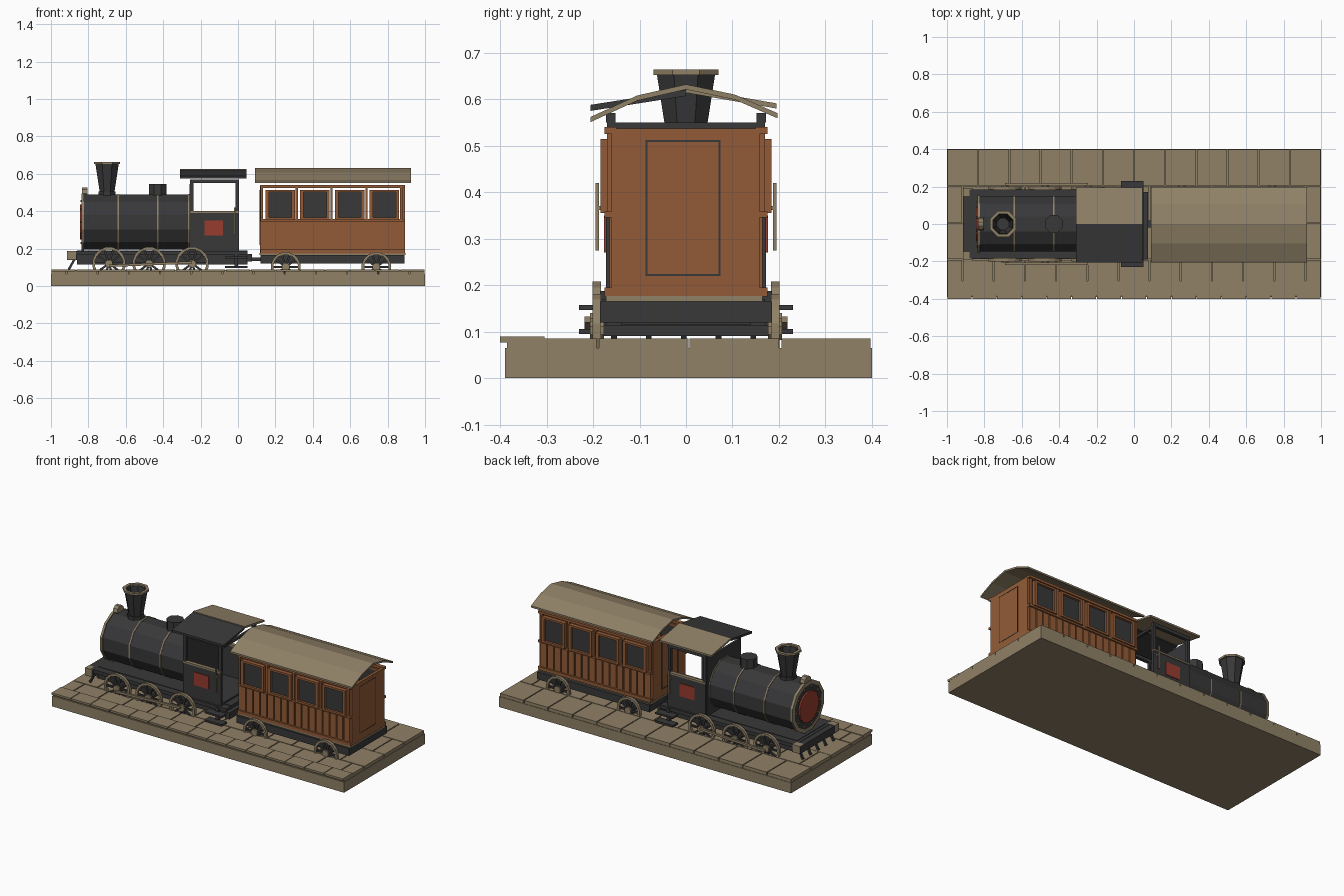
import bpy, bmesh, math
from mathutils import Matrix, Vector

if "Cube" in bpy.data.objects:
    bpy.data.objects.remove(bpy.data.objects["Cube"])


def material(name, r, g, b):
    m = bpy.data.materials.new(name)
    m.use_nodes = True
    m.diffuse_color = (r, g, b, 1)
    m.node_tree.nodes["Principled BSDF"].inputs["Base Color"].default_value = (r, g, b, 1)
    return m


TAN = material("weathered tan", 0.28, 0.22, 0.135)
DARK = material("dark iron", 0.04, 0.04, 0.042)
WOOD = material("orange wood", 0.29, 0.105, 0.038)
RED = material("dull red", 0.31, 0.045, 0.028)


def finish(name, bm, mat):
    bmesh.ops.recalc_face_normals(bm, faces=bm.faces)
    me = bpy.data.meshes.new(name)
    bm.to_mesh(me)
    bm.free()
    me.materials.append(mat)
    ob = bpy.data.objects.new(name, me)
    bpy.context.collection.objects.link(ob)
    return ob


def add_box(bm, x, y, z):
    size = Matrix.Diagonal((x[1] - x[0], y[1] - y[0], z[1] - z[0], 1))
    mid = Matrix.Translation((sum(x) / 2, sum(y) / 2, sum(z) / 2))
    bmesh.ops.create_cube(bm, size=1, matrix=mid @ size)


def box(name, x, y, z, mat):
    bm = bmesh.new()
    add_box(bm, x, y, z)
    return finish(name, bm, mat)


def side_box(name, x, y, z, mat):
    """A box on each side of the train, mirrored in y."""
    bm = bmesh.new()
    add_box(bm, x, y, z)
    add_box(bm, x, (-y[1], -y[0]), z)
    return finish(name, bm, mat)


def lathe(name, profile, centre, axis, mat, sides=12, closed=False):
    """Revolve (radius, offset) points about an axis through centre."""
    bm = bmesh.new()
    turn = Vector((0, 0, 1)).rotation_difference(Vector(axis)).to_matrix()
    rings = []
    for r, h in profile:
        ring = []
        for i in range(sides):
            a = 2 * math.pi * (i + 0.5) / sides
            p = turn @ Vector((r * math.cos(a), r * math.sin(a), h))
            ring.append(bm.verts.new(p + Vector(centre)))
        rings.append(ring)
    pairs = list(zip(rings, rings[1:]))
    if closed:
        pairs.append((rings[-1], rings[0]))
    for a, b in pairs:
        for i in range(sides):
            j = (i + 1) % sides
            bm.faces.new((a[i], a[j], b[j], b[i]))
    if not closed:
        bm.faces.new(rings[0])
        bm.faces.new(rings[-1])
    return finish(name, bm, mat)


def ring(name, inner, outer, lo, hi, centre, axis, mat, sides=12):
    return lathe(name, [(inner, lo), (outer, lo), (outer, hi), (inner, hi)],
                 centre, axis, mat, sides, True)


def bar(name, a, b, w, mat):
    a, b = Vector(a), Vector(b)
    turn = Vector((0, 0, 1)).rotation_difference(b - a).to_matrix().to_4x4()
    bm = bmesh.new()
    bmesh.ops.create_cube(bm, size=1, matrix=Matrix.Translation((a + b) / 2) @ turn
                          @ Matrix.Diagonal((w, w, (b - a).length, 1)))
    return finish(name, bm, mat)


def roof(name, line, x, thick, mat):
    """Extrude a thick (y, z) line along x."""
    bm = bmesh.new()
    outline = line + [(y, z - thick) for y, z in reversed(line)]
    face = bm.faces.new([bm.verts.new((x[0], y, z)) for y, z in outline])
    out = bmesh.ops.extrude_face_region(bm, geom=[face])["geom"]
    bmesh.ops.translate(bm, vec=(x[1] - x[0], 0, 0),
                        verts=[v for v in out if isinstance(v, bmesh.types.BMVert)])
    return finish(name, bm, mat)


# Plinth with paving slabs and a narrow front kerb
box("plinth", (-1, 1), (-.39, .4), (0, .065), TAN)
bm = bmesh.new()
for row, y0 in enumerate((-.385, -.187, .008, .205)):
    edges = [-1 + (i - 0.5 * (row in (0, 2))) / 6 for i in range(14)]
    for a, b in zip(edges, edges[1:]):
        a, b = max(a, -1), min(b, 1)
        if b - a > 0.02:
            add_box(bm, (a + .003, b - .003), (y0, y0 + .192), (.06, .085))
finish("paving", bm, TAN)
bm = bmesh.new()
for i in range(15):
    x = -1 + i * 2 / 15
    add_box(bm, (x + .002, x + .131), (-.4, -.305), (.077, .089))
finish("kerb", bm, TAN)

# Engine chassis
box("engine_frame", (-.86, .05), (-.14, .14), (.115, .19), DARK)
box("running_board", (-.88, .05), (-.185, .185), (.165, .187), DARK)
box("front_beam", (-.915, -.86), (-.19, .19), (.14, .185), DARK)
side_box("buffer", (-.915, -.865), (.15, .192), (.143, .187), TAN)
box("rear_beam", (.045, .075), (-.19, .17), (.13, .17), DARK)
box("coupling", (.06, .14), (-.02, .02), (.133, .152), DARK)
for i in range(5):
    y = -.155 + i * .075
    bar("cowcatcher_bar", (-.87, y, .15), (-.905, y, .088), .012, DARK)

# Boiler with bands, door and lamp
AX, CZ = (1, 0, 0), .342
lathe("boiler", [(.152, -.83), (.152, -.25)], (0, 0, CZ), AX, DARK)
for x in (-.64, -.43, -.262):
    ring("boiler_band", .14, .155, x - .004, x + .004, (0, 0, CZ), AX, TAN)
ring("boiler_rim", .135, .158, -.838, -.824, (0, 0, CZ), AX, TAN)
lathe("boiler_front", [(.14, -.836), (.14, -.82)], (0, 0, CZ), AX, DARK)
lathe("boiler_door", [(.095, -.846), (.095, -.83)], (0, 0, CZ), AX, RED, 16)
for i in range(10):
    a = math.tau * i / 10
    lathe("boiler_bolt", [(.007, -.842), (.007, -.83)],
          (0, .118 * math.cos(a), CZ + .118 * math.sin(a)), AX, TAN, 6)
lathe("headlamp", [(.034, -.835), (.034, -.805)], (0, 0, .495), AX, TAN, 10)

# Chimney and dome
UP, STACK = (0, 0, 1), (-.7, 0, 0)
lathe("chimney_base", [(.05, .475), (.05, .505)], STACK, UP, DARK, 8)
lathe("chimney", [(.042, .5), (.068, .655), (.055, .655), (.034, .52)], STACK, UP, DARK, 8)
ring("chimney_rim", .058, .076, .652, .664, STACK, UP, TAN, 8)
lathe("steam_dome", [(.051, .47), (.051, .545)], (-.43, 0, 0), UP, DARK, 8)

# Cab
box("cab_front", (-.26, -.245), (-.165, .165), (.187, .545), DARK)
box("cab_floor", (-.25, .005), (-.16, .16), (.187, .2), DARK)
side_box("cab_side", (-.255, .005), (.157, .172), (.187, .395), DARK)
side_box("cab_sill", (-.255, .005), (.155, .178), (.39, .4), TAN)
side_box("cab_panel", (-.18, -.08), (.17, .176), (.27, .35), RED)
for x in (-.257, -.013):
    side_box("cab_post", (x, x + .018), (.152, .17), (.39, .57), DARK)
side_box("cab_top_rail", (-.257, .005), (.152, .172), (.55, .57), DARK)
box("cab_cross_rail", (-.01, .005), (-.17, .17), (.535, .55), DARK)
side_box("handrail", (-.022, -.013), (.187, .195), (.275, .42), TAN)
side_box("handrail_bracket", (-.022, -.013), (.165, .19), (.362, .37), TAN)
roof("cab_roof_right", [(-.205, .588), (0, .62)], (-.31, .045), .013, DARK)
roof("cab_roof_left", [(0, .625), (.195, .591)], (-.31, .045), .011, TAN)
for z in (.095, .146):
    side_box("cab_step", (-.07, .05), (.18, .23), (z, z + .011), DARK)
side_box("step_hanger", (-.02, 0), (.17, .19), (.095, .18), DARK)


# Spoked wheels, on both sides
def wheels(x, z, r):
    bar("axle", (x, -.18, z), (x, .18, z), .024, DARK)
    for y in (-.192, .192):
        c, ax = (x, y, z), (0, 1, 0)
        ring("wheel_rim", r - .014, r, -.009, .009, c, ax, TAN, 16)
        lathe("wheel_hub", [(.022, -.015), (.022, .015)], c, ax, TAN, 8)
        for k in range(5):
            a = math.pi * k / 5
            d = Vector((math.cos(a), 0, math.sin(a))) * (r - .01)
            bar("wheel_spoke", Vector(c) - d, Vector(c) + d, .011, DARK)


for x in (-.69, -.475, -.245):
    wheels(x, .12, .09)
for x in (.255, .74):
    wheels(x, .102, .08)
for y in (-.212, .212):
    bar("coupling_rod", (-.69, y, .108), (-.245, y, .126), .013, TAN)

# Carriage frame and body
box("carriage_frame", (.12, .89), (-.185, .185), (.12, .165), DARK)
box("carriage_floor", (.115, .895), (-.172, .165), (.165, .177), TAN)
side_box("carriage_lower_wall", (.125, .885), (.145, .157), (.175, .35), WOOD)
bm = bmesh.new()
for i in range(16):
    x = .128 + i * .0475
    for y in ((.155, .165), (-.165, -.155)):
        add_box(bm, (x, x + .04), y, (.19, .35))
finish("side_boards", bm, WOOD)
for z0, z1 in ((.175, .195), (.345, .358), (.525, .54)):
    side_box("side_rail", (.12, .893), (.15, .175), (z0, z1), WOOD)
for x in (.122, .881):
    box("end_wall", (x - .005, x + .012), (-.16, .158), (.175, .537), WOOD)
for x in (.114, .893):
    # Raised outline of the end door
    for y in (-.085, .072):
        box("door_groove", (x - .001, x + .001), (y - .002, y + .002), (.22, .512), DARK)
    for z in (.222, .51):
        box("door_groove", (x - .001, x + .001), (-.085, .072), (z - .002, z + .002), DARK)
for i in range(5):
    x = .127 + i * .1865
    side_box("window_post", (x - .006, x + .006), (.15, .17), (.35, .53), WOOD)

# Framed windows
for i in range(4):
    x = .226 + i * .1855
    side_box("window_glass", (x - .068, x + .068), (.163, .17), (.365, .508), DARK)
    for s in (-.07, .07):
        side_box("window_jamb", (x + s - .009, x + s + .009), (.158, .184), (.355, .514), WOOD)
    for z in (.355, .502):
        side_box("window_rail", (x - .07, x + .07), (.158, .184), (z, z + .012), WOOD)

# Carriage roof
roof("carriage_roof", [(-.205, .562), (-.105, .608), (0, .632), (.105, .61), (.197, .57)],
     (.09, .925), .011, TAN)
